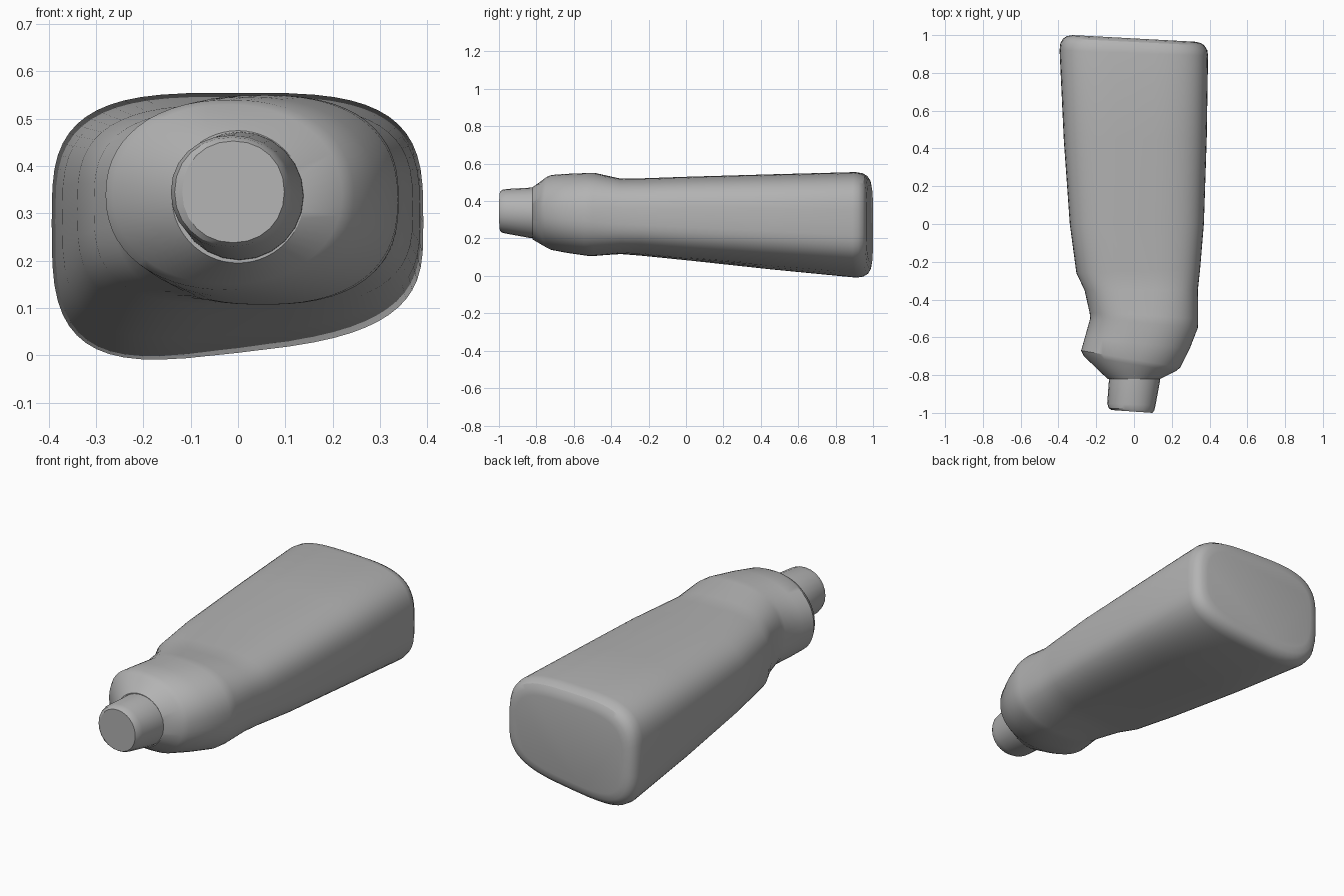
import bpy, bmesh, math

old = bpy.data.objects.get("Cube")
if old:
    bpy.data.objects.remove(old, do_unlink=True)

grey = bpy.data.materials.new("plain grey")
grey.use_nodes = True
colour = (0.45, 0.45, 0.45, 1)
grey.diffuse_color = colour
grey.node_tree.nodes["Principled BSDF"].inputs["Base Color"].default_value = colour


def ring(bm, sides, y_left, y_right, x0, x1, z0, z1, power, slant=0):
    """One rounded cross-section; its plane may lean and its underside may slant."""
    verts = []
    for i in range(sides):
        a = 2 * math.pi * i / sides
        c, s = math.cos(a), math.sin(a)
        u = math.copysign(abs(c) ** (2 / power), c)
        v = math.copysign(abs(s) ** (2 / power), s)
        x = (x0 + x1) / 2 + u * (x1 - x0) / 2
        y = (y_left + y_right) / 2 + u * (y_right - y_left) / 2
        z = (z0 + z1) / 2 + v * (z1 - z0) / 2 + slant * u * max(0, -v)
        verts.append(bm.verts.new((x, y, z)))
    return verts


def loft(name, sections, sides):
    bm = bmesh.new()
    rings = [ring(bm, sides, *s) for s in sections]
    for a, b in zip(rings, rings[1:]):
        for i in range(sides):
            j = (i + 1) % sides
            bm.faces.new((a[i], a[j], b[j], b[i]))
    bm.faces.new(rings[0])
    bm.faces.new(rings[-1])
    bmesh.ops.recalc_face_normals(bm, faces=bm.faces)
    mesh = bpy.data.meshes.new(name)
    bm.to_mesh(mesh)
    bm.free()
    mesh.materials.append(grey)
    obj = bpy.data.objects.new(name, mesh)
    bpy.context.collection.objects.link(obj)
    bpy.ops.object.select_all(action="DESELECT")
    obj.select_set(True)
    bpy.context.view_layer.objects.active = obj
    bpy.ops.object.shade_smooth_by_angle(angle=math.radians(28))
    return obj


# Shoulder, leaning collar and tapering container
loft("bottle", [
    (-.82, -.82, -.14, .14, .195, .475, 2),
    (-.70, -.78, -.265, .22, .15, .53, 2.1),
    (-.67, -.76, -.28, .245, .138, .54, 2.2),
    (-.60, -.66, -.26, .295, .122, .546, 2.3),
    (-.50, -.55, -.232, .338, .107, .55, 2.4),
    (-.47, -.50, -.235, .34, .107, .55, 2.5),
    (-.35, -.35, -.262, .338, .118, .52, 2.9, .01),
    (-.26, -.24, -.305, .35, .112, .521, 3, .015),
    (0, 0, -.34, .37, .088, .53, 3.1, .02),
    (.45, .45, -.372, .385, .045, .543, 3.2, .035),
    (.92, .89, -.394, .392, .005, .555, 3.4, .045),
    (.957, .92, -.39, .388, .01, .55, 3.4, .045),
    (.982, .945, -.375, .373, .025, .536, 3.4, .043),
    (.995, .958, -.355, .353, .045, .515, 3.4, .04),
    (1, .965, -.325, .323, .075, .485, 3.4, .035),
], 56)

# Nozzle with a softened tip
loft("nozzle", [
    (-.80, -.80, -.132, .14, .2, .473, 2),
    (-.83, -.83, -.133, .138, .202, .472, 2),
    (-.95, -.96, -.142, .114, .225, .465, 2.1),
    (-.975, -.985, -.134, .108, .23, .461, 2.1),
    (-.985, -1, -.118, .098, .238, .453, 2.1),
], 24)
